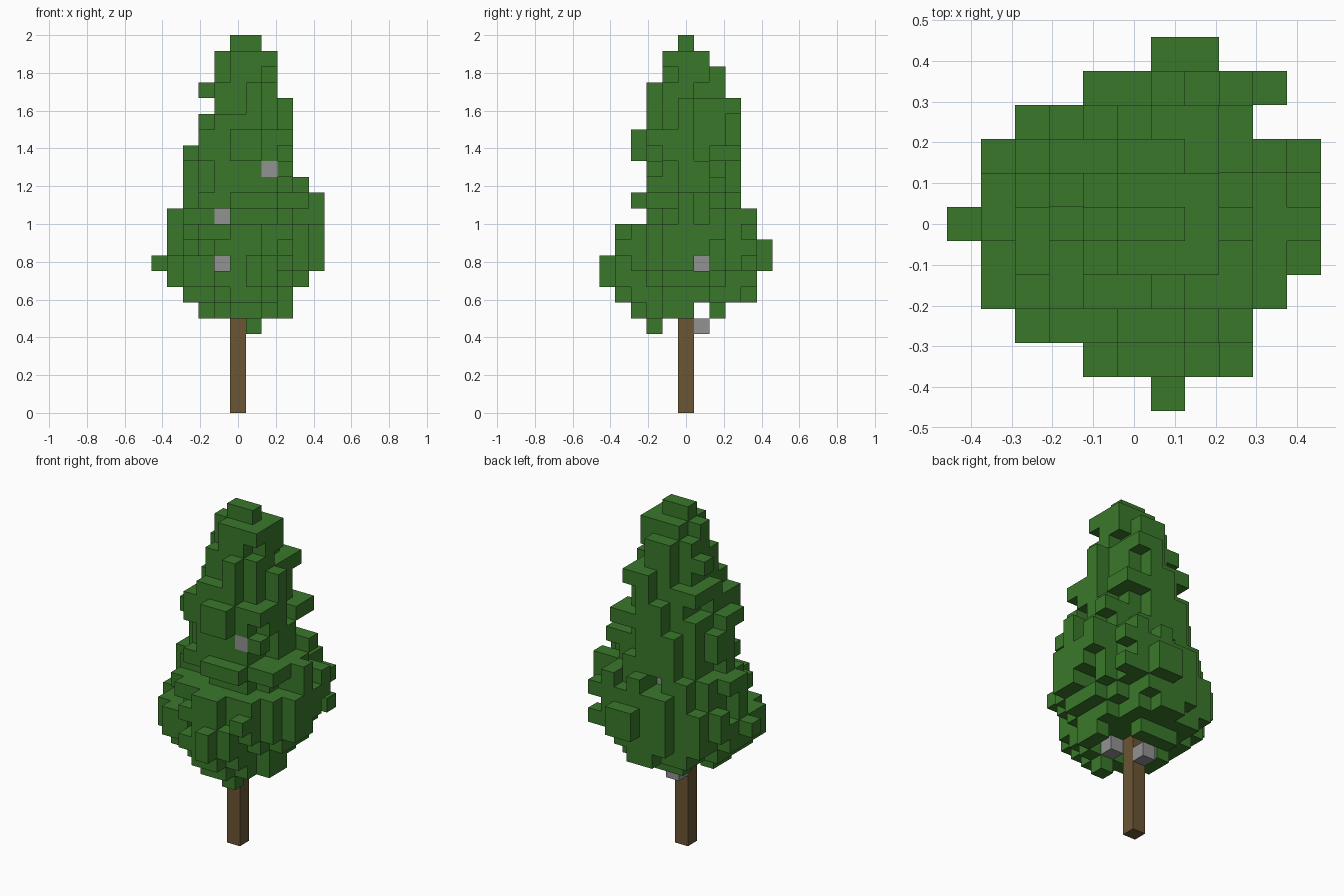
import bpy
import bmesh
import math
import random
from mathutils import Vector

default_cube = bpy.data.objects.get("Cube")
if default_cube:
    bpy.data.objects.remove(default_cube, do_unlink=True)

random.seed(7)
UNIT = 1 / 12  # edge length of one block
TRUNK_BLOCKS = 6

# Crown layers from the bottom up: lowest and highest block in x, then in y
LAYERS = [
    (-2, 3, -3, 2), (-3, 3, -4, 4), (-4, 4, -5, 4), (-5, 5, -5, 5),
    (-4, 5, -4, 5), (-4, 5, -4, 4), (-4, 5, -2, 4), (-3, 5, -3, 3),
    (-3, 3, -2, 3), (-3, 3, -2, 3), (-3, 3, -3, 3), (-2, 3, -3, 3),
    (-2, 3, -2, 3), (-1, 3, -2, 3), (-1, 2, -2, 2), (-1, 2, -1, 2),
    (-1, 2, -1, 1), (0, 1, 0, 0),
]

# Widest x reach of the whole crown for each row in y
REACH = {-5: (1, 1), -4: (-1, 3), -3: (-3, 3), -2: (-4, 4), -1: (-4, 5), 0: (-5, 5),
         1: (-4, 5), 2: (-4, 5), 3: (-3, 3), 4: (-1, 4), 5: (1, 2)}


def make_material(name, color):
    mat = bpy.data.materials.new(name)
    mat.use_nodes = True
    mat.diffuse_color = color
    mat.node_tree.nodes["Principled BSDF"].inputs["Base Color"].default_value = color
    return mat


def make_blocks(name, cells, solid, mat):
    """Build the outer faces of a set of blocks, skipping faces hidden by neighbours."""
    bm = bmesh.new()
    for cell in sorted(cells):
        center = Vector((cell[0], cell[1], cell[2] + 0.5))
        for axis in range(3):
            for sign in (-1, 1):
                normal = Vector((0, 0, 0))
                normal[axis] = sign
                neighbour = tuple(int(c + n) for c, n in zip(cell, normal))
                if neighbour in solid:
                    continue
                u = Vector((0, 0, 0))
                u[(axis + 1) % 3] = 0.5
                v = normal.cross(u)
                middle = center + normal * 0.5
                corners = (middle - u - v, middle + u - v, middle + u + v, middle - u + v)
                bm.faces.new([bm.verts.new(p * UNIT) for p in corners])
    bmesh.ops.remove_doubles(bm, verts=bm.verts, dist=UNIT / 100)
    mesh = bpy.data.meshes.new(name)
    bm.to_mesh(mesh)
    bm.free()
    mesh.materials.append(mat)
    obj = bpy.data.objects.new(name, mesh)
    bpy.context.collection.objects.link(obj)
    return obj


def in_reach(x, y):
    return REACH[y][0] <= x <= REACH[y][1]


def layer_cells(level, x0, x1, y0, y1, bumps):
    """One ragged oval layer with a tip kept on each side."""
    cx, cy = (x0 + x1) / 2, (y0 + y1) / 2
    rx, ry = (x1 - x0 + 1) / 2, (y1 - y0 + 1) / 2
    cells = set()
    for y in range(y0, y1 + 1):
        for x in range(x0, x1 + 1):
            bump = bumps.setdefault((x, y, level // 2), random.uniform(0.6, 1.1))
            if in_reach(x, y) and math.hypot((x - cx) / rx, (y - cy) / ry) ** 2 <= bump:
                cells.add((x, y, level))
    tip_x = 1 if x1 > 1 else 0
    cells |= {(x, 0, level) for x in range(x0, x1 + 1)}
    cells |= {(tip_x, y, level) for y in range(y0, y1 + 1)}
    return cells


# Crown
leaves, bumps = set(), {}
for i, extents in enumerate(LAYERS):
    leaves |= layer_cells(TRUNK_BLOCKS + i, *extents, bumps)

# Open pocket under the crown around the top of the trunk, and a slot behind it
leaves = {c for c in leaves if c[2] > TRUNK_BLOCKS
          or (c[1] != 1 and math.hypot(c[0], c[1]) > 1.2
              and not (c[0] > 0 and c[1] in (-1, 0)))}
leaves |= {(x, y, TRUNK_BLOCKS) for x in (-2, 3) for y in (-1, 0)}
leaves |= {(-1, 2, TRUNK_BLOCKS), (0, 2, TRUNK_BLOCKS), (2, -2, TRUNK_BLOCKS)}

# Sprigs that stick out: a hanging pair, long ones at front and back, small tufts
leaves |= {(1, -2, TRUNK_BLOCKS - 1), (1, -2, TRUNK_BLOCKS)}
leaves |= {(x, 4, 11) for x in range(1, 5)}
leaves |= {(x, -3, 11) for x in range(-2, 2)}
leaves |= {(x, y, 9) for x in (1, 2) for y in (4, 5)}
leaves |= {(-4, y, z) for y in (-2, -1) for z in (8, 9)}
leaves |= {(5, 1, 9), (5, 1, 10), (5, 1, 11), (5, 2, 11), (4, 2, 11)}
leaves |= {(5, -1, 10), (4, -1, 10), (4, -2, 9), (3, -4, 10), (3, -3, 10)}
leaves |= {(x, 2, 14) for x in (3, 4)} | {(x, 1, 20) for x in (-2, -1)}
leaves |= {(3, 3, 16), (2, 3, 16), (3, 2, 16), (3, -2, 15)}
leaves |= {(0, -2, 12), (0, -3, 9), (0, -4, 9), (0, -3, 10), (-1, -3, 10), (-1, -4, 10)}

# Bare patches set into the crown, each with the way it faces kept clear
patches = {(0, 1, 5), (1, -1, 6)}
for cell, (dx, dy) in (((2, -2, 15), (0, -1)), ((-1, -1, 12), (0, -1)),
                       ((-1, -2, 9), (0, -1)), ((3, 1, 9), (1, 0)), ((0, 2, 12), (0, 1))):
    patches.add(cell)
    x, y, z = cell
    leaves -= {(x + dx * step, y + dy * step, z) for step in range(1, 5)}
leaves -= patches

# Trunk
trunk = {(0, 0, z) for z in range(TRUNK_BLOCKS + 1)}
leaves -= trunk
solid = leaves | patches | trunk

make_blocks("trunk", trunk, solid, make_material("bark brown", (0.15, 0.092, 0.036, 1)))
make_blocks("crown", leaves, solid, make_material("leaf green", (0.042, 0.187, 0.024, 1)))
make_blocks("bare_patches", patches, solid, make_material("stone grey", (0.29, 0.29, 0.29, 1)))
